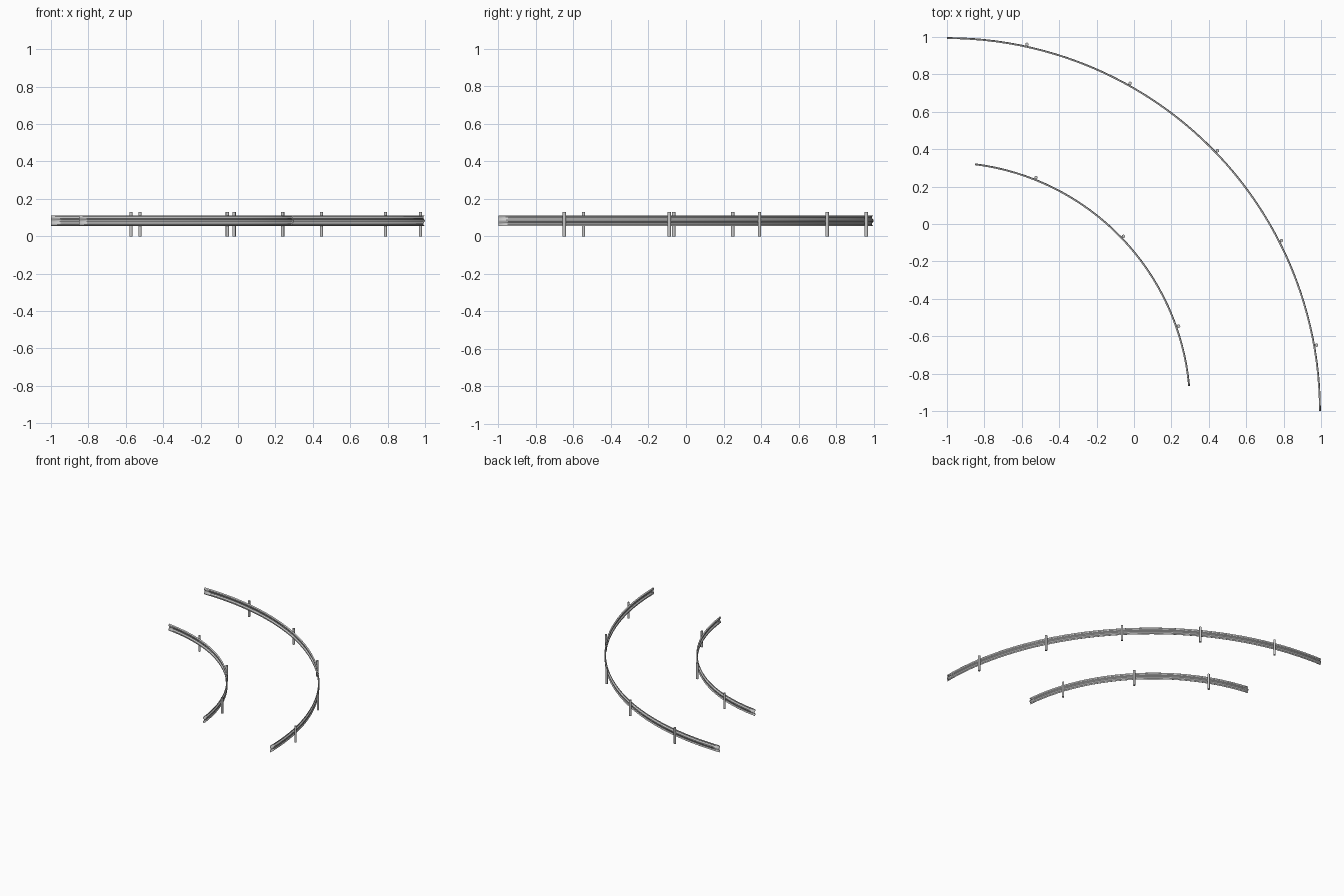
import bpy, bmesh
from math import radians, cos, sin

if "Cube" in bpy.data.objects:
    bpy.data.objects.remove(bpy.data.objects["Cube"])

# W-beam cross-section: (radial offset, height), crests face the inner side
PROFILE = [(0.003, 0.055), (-0.004, 0.062), (-0.004, 0.070), (0.004, 0.079),
           (0.004, 0.087), (-0.004, 0.096), (-0.004, 0.104), (0.003, 0.111)]


def rail(name, center, radius, a0, a1, steps):
    """Sweep the cross-section along an arc."""
    bm = bmesh.new()
    rows = []
    for i in range(steps + 1):
        a = radians(a0 + (a1 - a0) * i / steps)
        rows.append([bm.verts.new((center[0] + (radius + d) * cos(a),
                                   center[1] + (radius + d) * sin(a), z))
                     for d, z in PROFILE])
    for r, s in zip(rows, rows[1:]):
        for j in range(len(PROFILE) - 1):
            bm.faces.new((r[j], s[j], s[j + 1], r[j + 1]))
    bmesh.ops.recalc_face_normals(bm, faces=bm.faces)
    me = bpy.data.meshes.new(name)
    bm.to_mesh(me)
    bm.free()
    ob = bpy.data.objects.new(name, me)
    bpy.context.collection.objects.link(ob)
    # sheet metal thickness
    mod = ob.modifiers.new("thickness", 'SOLIDIFY')
    mod.thickness = 0.002
    mod.offset = 0
    finish(ob)


def finish(ob):
    bpy.ops.object.select_all(action='DESELECT')
    ob.select_set(True)
    bpy.context.view_layer.objects.active = ob
    bpy.ops.object.shade_smooth_by_angle(angle=radians(30))


def posts(name, center, radius, angles):
    """Round posts standing against the outer side of a rail."""
    for i, deg in enumerate(angles):
        a = radians(deg)
        bpy.ops.mesh.primitive_cylinder_add(
            vertices=16, radius=0.009, depth=0.13,
            location=(center[0] + radius * cos(a), center[1] + radius * sin(a), 0.065),
            rotation=(0, 0, a))
        ob = bpy.context.object
        ob.name = f"{name}_{i + 1}"
        finish(ob)


# outer guard rail
OUTER = (-1.0, -1.0)
rail("outer_rail", OUTER, 1.994, 0, 90, 48)
posts("outer_post", OUTER, 2.007, [77.7 - 16.9 * i for i in range(5)])

# inner guard rail
INNER = (-1.015, -0.985)
rail("inner_rail", INNER, 1.315, 5.2, 82.8, 32)
posts("inner_post", INNER, 1.328, [68.3 - 24.5 * i for i in range(3)])
